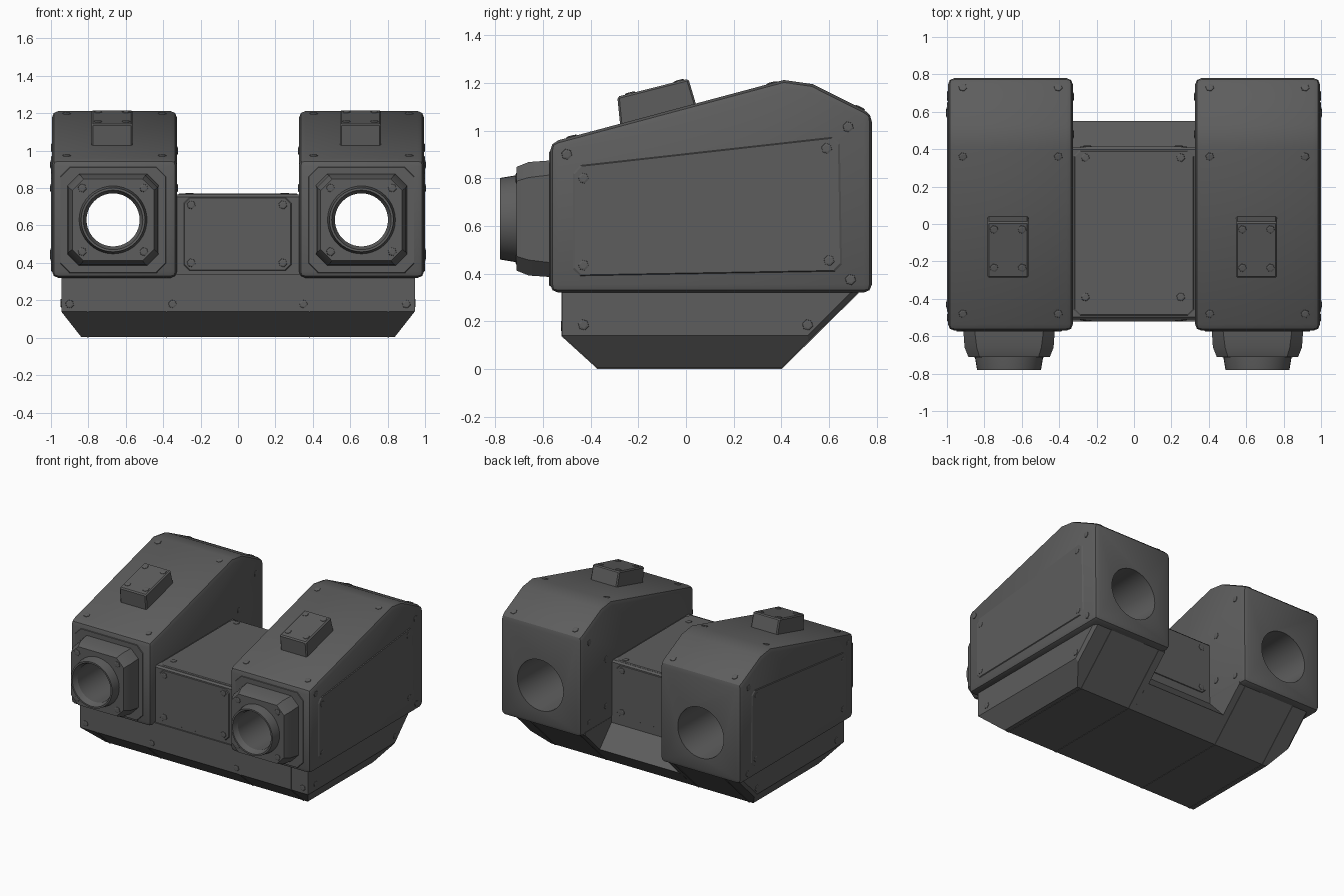
import bpy, bmesh, math
from mathutils import Vector

cube = bpy.data.objects.get("Cube")
if cube:
    bpy.data.objects.remove(cube, do_unlink=True)

GREY = bpy.data.materials.new("dark grey")
GREY.use_nodes = True
COLOUR = (0.11, 0.11, 0.11, 1)
GREY.diffuse_color = COLOUR
GREY.node_tree.nodes["Principled BSDF"].inputs["Base Color"].default_value = COLOUR
LENS_Z = 0.63


def loft(name, rings, planes=()):
    """Skin equal-length rings of points, cap the ends, trim by planes."""
    bm = bmesh.new()
    loops = [[bm.verts.new(p) for p in ring] for ring in rings]
    n = len(loops[0])
    for a, b in zip(loops, loops[1:]):
        for i in range(n):
            j = (i + 1) % n
            bm.faces.new((a[i], a[j], b[j], b[i]))
    bm.faces.new(loops[0])
    bm.faces.new(loops[-1])
    for co, no in planes:
        cut = bmesh.ops.bisect_plane(bm, geom=bm.verts[:] + bm.edges[:] + bm.faces[:],
                                     plane_co=co, plane_no=no, clear_outer=True)
        edges = [e for e in cut["geom_cut"] if isinstance(e, bmesh.types.BMEdge)]
        bmesh.ops.contextual_create(bm, geom=edges)
    bmesh.ops.recalc_face_normals(bm, faces=bm.faces)
    me = bpy.data.meshes.new(name)
    bm.to_mesh(me)
    bm.free()
    me.materials.append(GREY)
    ob = bpy.data.objects.new(name, me)
    bpy.context.collection.objects.link(ob)
    return ob


def prism(name, profile, x0, x1, planes=()):
    return loft(name, [[Vector((x, y, z)) for y, z in profile] for x in (x0, x1)], planes)


def corners_cut(pts, c):
    """Replace each corner by two points at distance c from it."""
    out = []
    for i, p in enumerate(pts):
        for q in (pts[i - 1], pts[(i + 1) % len(pts)]):
            out.append(p + (q - p).normalized() * c)
    return out


def panel(name, pts, normal):
    """Thin cover plate with clipped corners and a sloped rim."""
    n = Vector(normal).normalized()
    pts = corners_cut([Vector(p) for p in pts], 0.03)
    c = sum(pts, Vector()) / len(pts)
    loft(name, [pts, [c + (p - c) * 0.985 + n * 0.005 for p in pts]])


def bolt(name, pos, normal):
    """Low six-sided bolt head."""
    pos, n = Vector(pos), Vector(normal).normalized()
    u = n.orthogonal().normalized()
    v = n.cross(u)

    def ring(r, h):
        return [pos + n * h + r * (u * math.cos(a) + v * math.sin(a))
                for a in (k * math.tau / 6 for k in range(6))]
    loft(name, [ring(0.024, -0.002), ring(0.022, 0.003), ring(0.014, 0.005)])


def lathe(name, cx, steps):
    """Round part about a front-to-back axis from (y, radius) steps."""
    angles = [k * math.tau / 40 for k in range(40)]
    return loft(name, [[Vector((cx + r * math.cos(a), y, LENS_Z + r * math.sin(a)))
                        for a in angles] for y, r in steps])


def square(cx, h, y, c):
    """Upright square ring with clipped corners around the lens axis."""
    return corners_cut([Vector((cx + a * h, y, LENS_Z + b * h))
                        for a, b in ((-1, -1), (1, -1), (1, 1), (-1, 1))], c)


def bevel(ob, width, segments=1):
    m = ob.modifiers.new("Bevel", 'BEVEL')
    m.width, m.segments, m.limit_method = width, segments, 'ANGLE'
    m.angle_limit = math.radians(35)


def finish(ob, cutter=None):
    """Bore the part if needed and smooth its shallow edges."""
    bpy.ops.object.select_all(action='DESELECT')
    ob.select_set(True)
    bpy.context.view_layer.objects.active = ob
    if cutter:
        m = ob.modifiers.new("Bore", 'BOOLEAN')
        m.operation, m.solver, m.object = 'DIFFERENCE', 'EXACT', cutter
    for m in list(ob.modifiers):
        bpy.ops.object.modifier_apply(modifier=m.name)
    bpy.ops.object.shade_smooth_by_angle(angle=math.radians(25))


# Profiles as (y, z)
POD = [(-0.57, 0.32), (-0.57, 0.95), (0.41, 1.212), (0.53, 1.195), (0.78, 1.07), (0.78, 0.32)]
BASE = [(-0.52, 0.34), (-0.52, 0.14), (-0.37, 0.003), (0.4, 0.003), (0.72, 0.32), (0.72, 0.34)]
MID = BASE[:4] + [(0.55, 0.15), (0.41, 0.3), (0.41, 0.34)]
SADDLE = [(-0.51, 0.3), (-0.51, 0.765), (0.41, 0.765), (0.41, 0.3)]
MOUNT = [(-0.275, 1.01), (-0.288, 1.142), (0.01, 1.217), (0.045, 1.1)]
SLOPE = Vector((0, -0.258, 0.966))


def roof(y):
    return 0.95 + 0.267 * (y + 0.57)


# Middle base and the saddle block between the pods
prism("base_middle", MID, -0.34, 0.34)
saddle = prism("saddle_block", SADDLE, -0.34, 0.34)
bevel(saddle, 0.012)
finish(saddle)
for name, y, ny in (("saddle_front_panel", -0.51, -1), ("saddle_back_panel", 0.41, 1)):
    panel(name, [(-0.29, y, 0.36), (0.285, y, 0.36), (0.285, y, 0.75), (-0.29, y, 0.75)], (0, ny, 0))
    for x in (-0.25, 0.24):
        for z in (0.4, 0.71):
            bolt(name + "_bolt", (x, y + ny * 0.005, z), (0, ny, 0))
panel("saddle_top_panel", [(-0.32, -0.49, 0.765), (0.32, -0.49, 0.765),
                           (0.32, 0.395, 0.765), (-0.32, 0.395, 0.765)], (0, 0, 1))
for x in (-0.26, 0.25):
    for y in (-0.39, 0.355):
        bolt("saddle_top_bolt", (x, y, 0.77), (0, 0, 1))

for s, side in ((1, "left"), (-1, "right")):
    cx = s * 0.664 - 0.004

    # Base end with tapered flank and a narrow clipped back corner
    prism(side + "_base_end", BASE, s * 0.33, s * 0.945, planes=[
        (Vector((s * 0.945, 0, 0.14)), Vector((s * 0.14, 0, -0.11))),
        (Vector((s * 0.945, 0.69, 0.32)), Vector((s * 3, 2, -2)))])
    for x in (0.38, 0.8):
        prism(side + "_base_seam", [(y * 1.004, max(z - 0.003, 0)) for y, z in BASE],
              s * x, s * (x + 0.006))
    for x in (0.35, 0.9):
        bolt(side + "_base_front_bolt", (s * x, -0.52, 0.18), (0, -1, 0))
    for y in (-0.43, 0.51):
        bolt(side + "_base_side_bolt", (s * 0.945, y, 0.185), (s, 0, 0))

    # Bore tool, flared at the front lip and widening to the back
    bore = lathe(side + "_bore_cutter", cx, [(-0.81, 0.17), (-0.755, 0.15), (-0.74, 0.142), (0.85, 0.192)])
    bore.hide_render = True

    # Pod body
    pod = prism(side + "_pod", POD, s * 0.326, s * 0.995)
    bevel(pod, 0.035, 2)
    finish(pod, bore)

    # Front face plate, clipped lens block and barrel
    plate = loft(side + "_face_plate", [square(cx, 0.285, -0.565, 0.05), square(cx, 0.28, -0.574, 0.05)])
    finish(plate, bore)
    block = loft(side + "_lens_block", [square(cx, 0.245, -0.56, 0.06), square(cx, 0.238, -0.66, 0.065),
                                        square(cx, 0.218, -0.71, 0.06)])
    finish(block, bore)
    barrel = lathe(side + "_lens_barrel", cx, [(-0.69, 0.183), (-0.72, 0.181), (-0.78, 0.171)])
    finish(barrel, bore)
    bpy.data.objects.remove(bore, do_unlink=True)
    for a in (-0.165, 0.165):
        for b in (-0.17, 0.17):
            bolt(side + "_lens_bolt", (cx + a, -0.71, LENS_Z + b), (0, -1, 0))

    # Sighting mount on the sloped roof
    mx = cx - 0.005
    mount = prism(side + "_roof_mount", MOUNT, mx - 0.11, mx + 0.11)
    bevel(mount, 0.008)
    finish(mount)
    for a in (-0.075, 0.075):
        for y in (-0.235, -0.03):
            bolt(side + "_mount_bolt", (mx + a, y, 1.142 + 0.252 * (y + 0.288)), SLOPE)

    # Outer side panel and its bolts
    ox = s * 0.995
    panel(side + "_side_panel", [(ox, -0.475, 0.39), (ox, -0.475, 0.85),
                                 (ox, 0.645, 0.975), (ox, 0.655, 0.41)], (s, 0, 0))
    for y, z in ((-0.43, 0.8), (-0.43, 0.435), (0.59, 0.925), (0.6, 0.455)):
        bolt(side + "_panel_bolt", (ox + s * 0.004, y, z), (s, 0, 0))
    for y, z in ((-0.5, 0.9), (0.68, 1.015), (0.69, 0.375)):
        bolt(side + "_side_bolt", (ox, y, z), (s, 0, 0))

    # Inner side and roof bolts
    for y, z in ((0.48, 0.45), (0.48, 0.8), (0.68, 0.4), (0.68, 1.0)):
        bolt(side + "_inner_bolt", (s * 0.326, y, z), (-s, 0, 0))
    for x in (0.405, 0.915):
        for y in (-0.48, 0.36):
            bolt(side + "_roof_bolt", (s * x, y, roof(y)), SLOPE)
        bolt(side + "_rear_roof_bolt", (s * x, 0.73, 1.095), (0, 0.45, 0.9))
